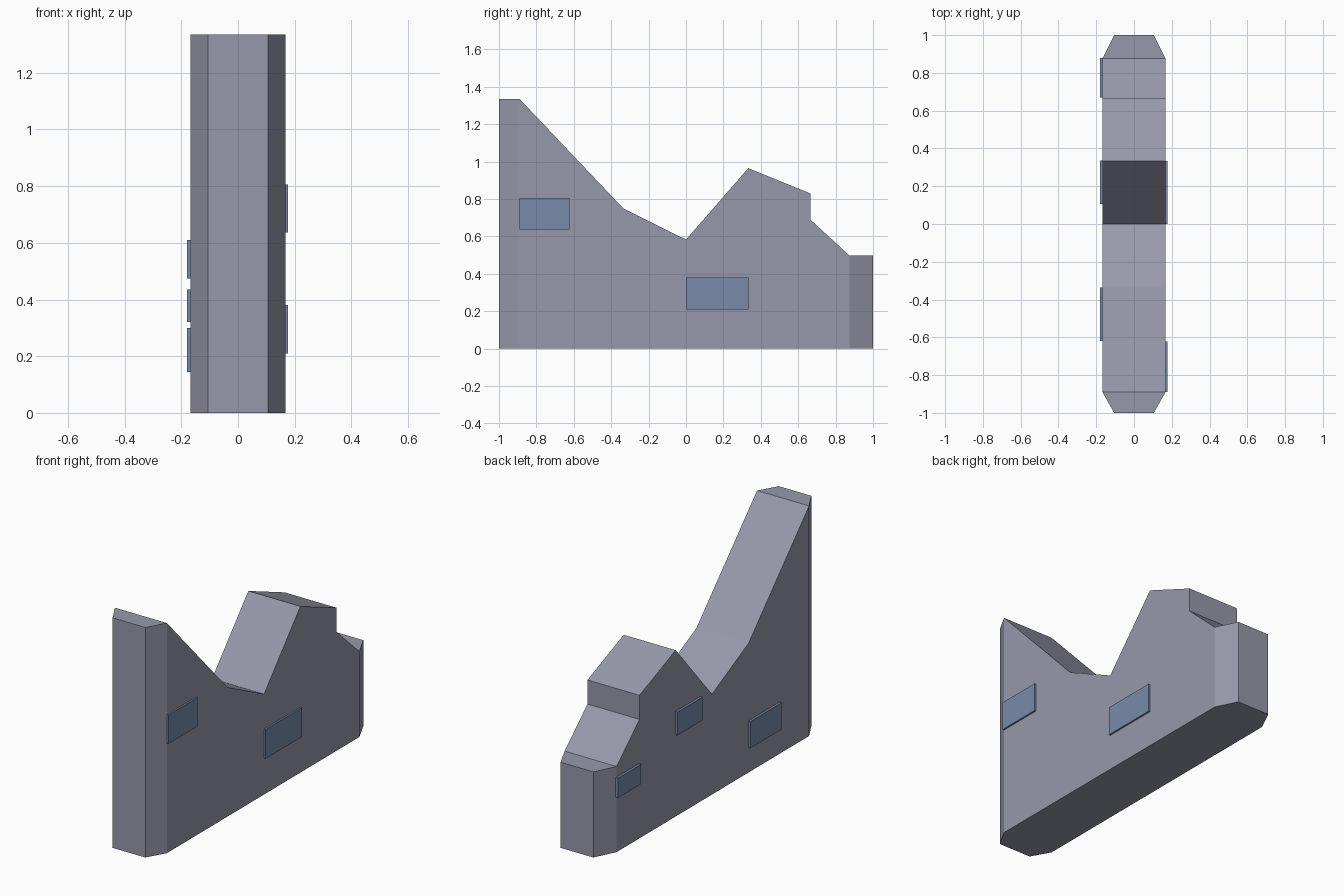
import bpy
import bmesh

if "Cube" in bpy.data.objects:
    bpy.data.objects.remove(bpy.data.objects["Cube"])

NARROW, WIDE = 0.105, 0.167

# Closed side outline (y, z): starts bottom front, goes up, over to the back, and returns below
outline = [(-0.89, 0), (-1, 0), (-1, 1.335), (-0.89, 1.335), (-0.335, 0.75),
           (0, 0.583), (0.333, 0.965), (0.665, 0.83), (0.665, 0.69),
           (0.875, 0.497), (1, 0.497), (1, 0), (0.875, 0),
           (0.665, 0), (0, 0), (-0.335, 0)]
# Bevelled corners, then convex pieces of the flat side
side_faces = [(0, 1, 2, 3), (9, 10, 11, 12),
              (0, 3, 4, 15), (15, 4, 5, 14), (14, 5, 6, 7, 8, 13), (13, 8, 9, 12)]


def colour(name, rgb):
    mat = bpy.data.materials.new(name)
    mat.diffuse_color = (*rgb, 1)
    mat.use_nodes = True
    mat.node_tree.nodes["Principled BSDF"].inputs["Base Color"].default_value = mat.diffuse_color
    return mat


stone = colour("blue_grey", (0.31, 0.318, 0.405))
glass = colour("blue_panel", (0.182, 0.258, 0.397))


def build_body():
    bm = bmesh.new()
    sides = []
    for s in (-1, 1):
        sides.append([bm.verts.new((s * (NARROW if abs(y) == 1 else WIDE), y, z))
                      for y, z in outline])
    n = len(outline)
    # Strip of faces across the width: top, ends and underside
    for i in range(n):
        j = (i + 1) % n
        bm.faces.new((sides[0][i], sides[0][j], sides[1][j], sides[1][i]))
    for verts in sides:
        for ids in side_faces:
            bm.faces.new([verts[i] for i in ids])
    bmesh.ops.recalc_face_normals(bm, faces=bm.faces)
    mesh = bpy.data.meshes.new("wall_body")
    bm.to_mesh(mesh)
    bm.free()
    mesh.materials.append(stone)
    bpy.context.collection.objects.link(bpy.data.objects.new("wall_body", mesh))


def panel(name, side, y0, y1, z0, z1, depth):
    # Thin raised panel, sunk slightly into the wall
    sink = 0.01
    x = side * (WIDE + (depth - sink) / 2)
    bpy.ops.mesh.primitive_cube_add(size=1, location=(x, (y0 + y1) / 2, (z0 + z1) / 2))
    ob = bpy.context.object
    ob.name = name
    ob.scale = (depth + sink, y1 - y0, z1 - z0)
    ob.data.materials.append(glass)


build_body()

# Two panels on the right, three on the left
panel("right_front_panel", 1, -0.89, -0.623, 0.637, 0.805, 0.010)
panel("right_middle_panel", 1, 0, 0.333, 0.21, 0.38, 0.010)
panel("left_front_panel", -1, -0.62, -0.335, 0.145, 0.30, 0.013)
panel("left_middle_panel", -1, 0.105, 0.335, 0.475, 0.61, 0.013)
panel("left_back_panel", -1, 0.67, 0.88, 0.32, 0.435, 0.013)
